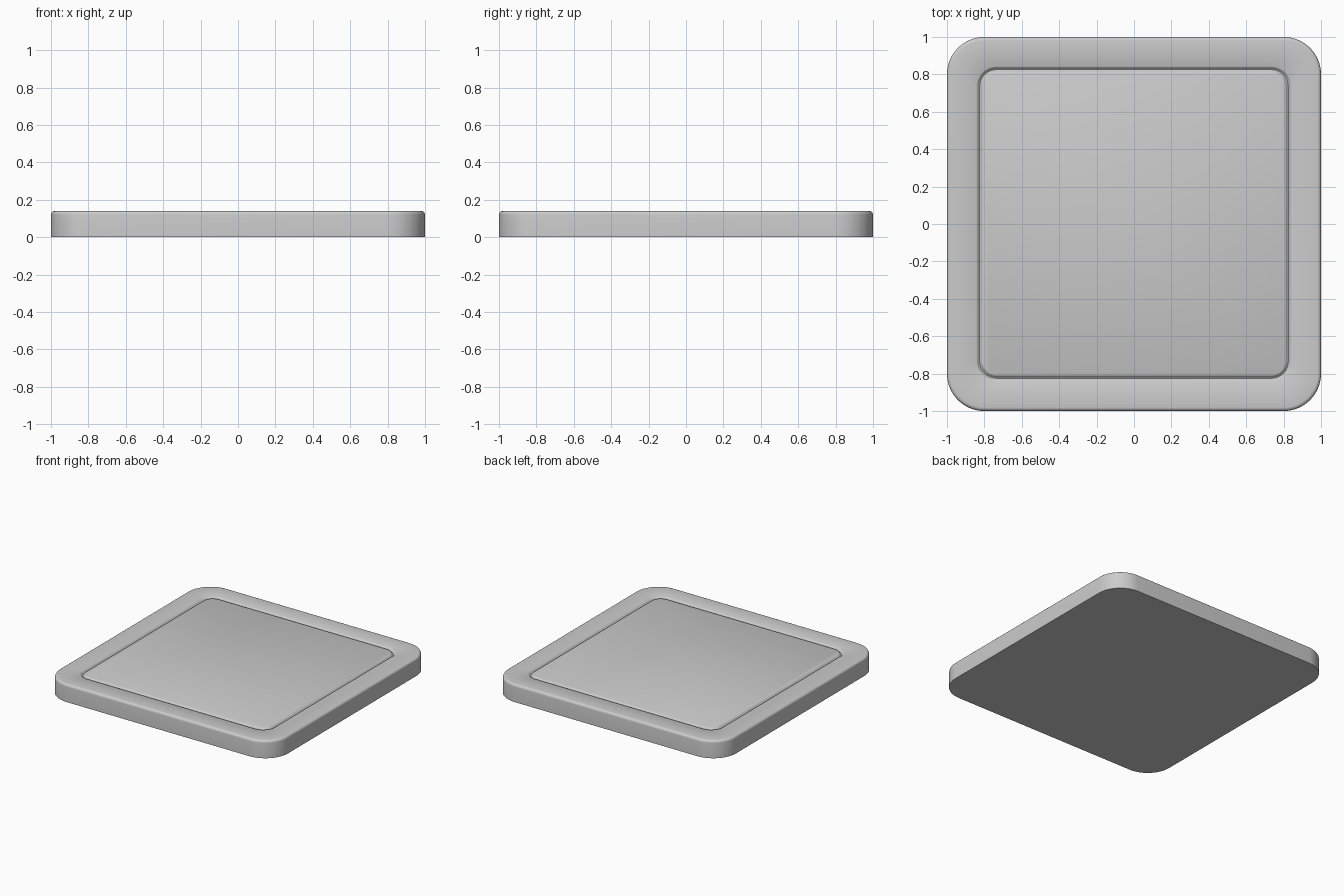
import bpy, bmesh, math

if "Cube" in bpy.data.objects:
    bpy.data.objects.remove(bpy.data.objects["Cube"])

SEG = 14  # segments per rounded corner


def ring(bm, half, radius, z):
    """Rounded square loop of vertices."""
    verts = []
    for q, (sx, sy) in enumerate([(1, 1), (-1, 1), (-1, -1), (1, -1)]):
        c = half - radius
        for i in range(SEG + 1):
            a = math.pi / 2 * (q + i / SEG)
            verts.append(bm.verts.new((sx * c + radius * math.cos(a),
                                       sy * c + radius * math.sin(a), z)))
    return verts


H, R, B = 0.14, 0.2, 0.02       # height, corner radius, top edge rounding
G, GR, GW, GD = 0.825, 0.09, 0.017, 0.015  # groove centre, corner, half width, depth

# Section from the base edge, over the rounded rim, through the groove
section = [(1.0, R, 0.0), (1.0, R, H - B)]
for i in range(1, 6):
    a = math.pi / 2 * i / 5
    inset = B * (1 - math.cos(a))
    section.append((1 - inset, R - inset, H - B + B * math.sin(a)))
for i in range(9):
    t = -1 + i / 4
    section.append((G - GW * t, GR - GW * t,
                    H - GD * (0.5 + 0.5 * math.cos(math.pi * t))))

# Slab with grooved top
bm = bmesh.new()
rings = [ring(bm, *s) for s in section]
n = len(rings[0])
for lo, hi in zip(rings, rings[1:]):
    for i in range(n):
        j = (i + 1) % n
        bm.faces.new((lo[i], lo[j], hi[j], hi[i]))
bm.faces.new(list(reversed(rings[0])))
bm.faces.new(rings[-1])
bmesh.ops.recalc_face_normals(bm, faces=bm.faces)

mesh = bpy.data.meshes.new("grooved_slab")
bm.to_mesh(mesh)
bm.free()
slab = bpy.data.objects.new("grooved_slab", mesh)
bpy.context.collection.objects.link(slab)
bpy.context.view_layer.objects.active = slab
slab.select_set(True)
bpy.ops.object.shade_smooth_by_angle(angle=math.radians(40))
